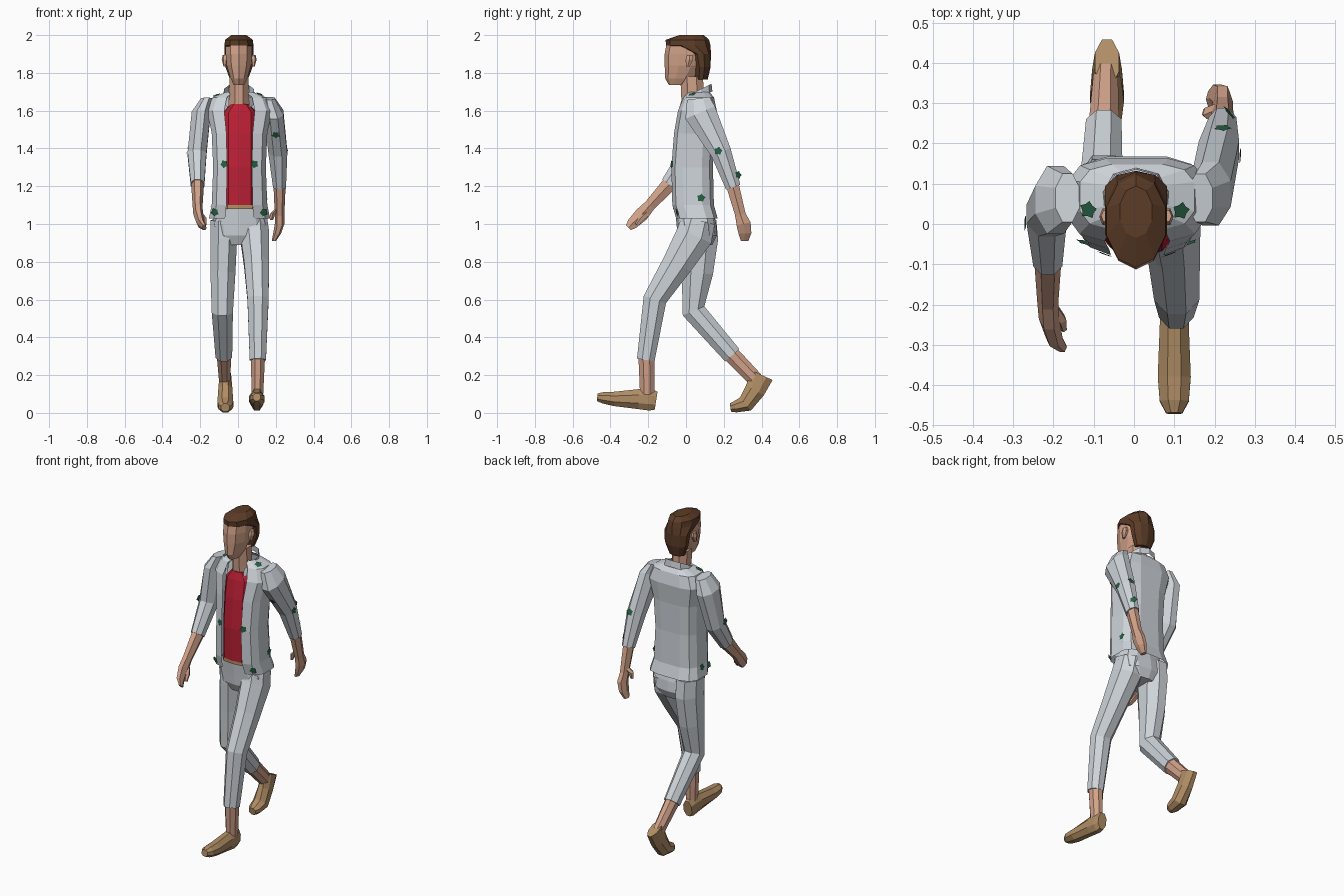
import bpy, bmesh, math
from mathutils import Vector
from mathutils.bvhtree import BVHTree


def material(name, rgb):
    m = bpy.data.materials.new(name)
    m.diffuse_color = (*rgb, 1)
    return m


GREY = material("pale grey cloth", (0.62, 0.66, 0.70))
SKIN = material("skin", (0.64, 0.36, 0.25))
SHOE = material("tan leather", (0.44, 0.27, 0.13))
HAIR = material("brown hair", (0.105, 0.045, 0.02))
RED = material("red shirt", (0.50, 0.014, 0.035))
GREEN = material("green print", (0.02, 0.115, 0.055))


def finish(name, bm, mat):
    bmesh.ops.recalc_face_normals(bm, faces=bm.faces)
    me = bpy.data.meshes.new(name)
    bm.to_mesh(me)
    bm.free()
    me.materials.append(mat)
    ob = bpy.data.objects.new(name, me)
    bpy.context.collection.objects.link(ob)
    return ob


def loft(name, rings, mat, n=8, flat=False, half=True, power=1.0, gap=0, slope=0.0):
    """Skin rings (x, y, z, half width, half depth); gap leaves the front open."""
    if gap:
        g = math.radians(gap)
        angs = [-math.pi / 2 + g + (2 * math.pi - 2 * g) * i / (n - 1) for i in range(n)]
    else:
        angs = [-math.pi / 2 + 2 * math.pi * (i + 0.5 * half) / n for i in range(n)]
    grow = 1 / math.cos(math.pi / n) if half and not gap else 1
    cs = [Vector(r[:3]) for r in rings]
    bm = bmesh.new()
    loops = []
    for i, r in enumerate(rings):
        t = (cs[min(i + 1, len(cs) - 1)] - cs[max(i - 1, 0)]).normalized()
        v = Vector((0, 1, slope)) if flat else t.cross(Vector((1, 0, 0))).normalized()
        row = []
        for a in angs:
            c, s = (math.copysign(abs(q) ** power, q) * grow for q in (math.cos(a), math.sin(a)))
            row.append(bm.verts.new(cs[i] + Vector((r[3] * c, 0, 0)) + v * (r[4] * s)))
        loops.append(row)
    for lo, hi in zip(loops, loops[1:]):
        for i in range(n - 1 if gap else n):
            j = (i + 1) % n
            bm.faces.new((lo[i], lo[j], hi[j], hi[i]))
    if not gap:
        bm.faces.new(loops[0])
        bm.faces.new(loops[-1])
    return finish(name, bm, mat)


# Head: face, hair, ears, neck
loft("head", [(.005, -.045, 1.735, .028, .045), (.005, -.03, 1.77, .046, .08),
              (.005, -.005, 1.84, .068, .108), (.005, 0, 1.90, .074, .113),
              (.005, .005, 1.955, .074, .108)], SKIN, 10, flat=True, half=False)
loft("hair", [(.005, .08, 1.765, .05, .035), (.005, .085, 1.83, .075, .045),
              (.005, .077, 1.90, .081, .055), (.005, .012, 1.945, .081, .118),
              (.005, .007, 1.975, .077, .115), (.005, .03, 2.0, .042, .065)],
     HAIR, 10, flat=True, half=False)
for side, x in (("left", -.07), ("right", .082)):
    loft(side + "_ear", [(x, .01, 1.835, .006, .01), (x, .018, 1.87, .014, .02),
                         (x, .02, 1.895, .01, .014)], SKIN, 6, flat=True)
loft("neck", [(.005, .05, 1.58, .06, .07), (.005, .035, 1.67, .05, .06),
              (.005, .03, 1.78, .05, .06)], SKIN, 8, flat=True)

# Torso rows: height, half width, front y, back y
TORSO = [(1.03, .165, -.055, .17), (1.10, .15, -.075, .15), (1.30, .142, -.08, .145),
         (1.48, .15, -.066, .152), (1.60, .175, -.045, .165), (1.67, .145, -.015, .15),
         (1.70, .07, .015, .125)]
jacket = loft("jacket", [(.008, (f + b) / 2, z, w, (b - f) / 2) for z, w, f, b in TORSO],
              GREY, 12, flat=True, power=.6, gap=16)
loft("collar", [(.005, .045, 1.655, .088, .095), (.005, .05, 1.70, .082, .085)],
     GREY, 9, flat=True, power=.85, gap=35, slope=.5)
loft("shirt", [(.01, .03, 1.10, .09, .102), (.01, .03, 1.30, .09, .107),
               (.01, .04, 1.48, .09, .103), (.01, .05, 1.59, .09, .094),
               (.01, .05, 1.635, .05, .08)], RED, 12, flat=True, half=False, power=.6)
loft("belt", [(.01, .035, 1.08, .10, .105), (.01, .035, 1.102, .10, .105)],
     SHOE, 12, flat=True, half=False, power=.6)
loft("trouser_seat", [(.01, .04, 1.085, .12, .10), (.01, .055, 1.0, .15, .105),
                      (.01, .06, .94, .14, .105), (.01, .06, .89, .09, .08)],
     GREY, 12, flat=True, half=False, power=.75)

# Right arm swings back, left arm swings forward
sleeves = [
    loft("right_sleeve", [(.165, .065, 1.665, .03, .06), (.19, .075, 1.59, .05, .085),
                          (.211, .185, 1.38, .05, .055), (.22, .25, 1.195, .034, .04)], GREY),
    loft("left_sleeve", [(-.165, .065, 1.665, .03, .06), (-.195, .06, 1.59, .05, .085),
                         (-.217, .025, 1.37, .05, .06), (-.214, -.09, 1.21, .036, .045)], GREY)]
loft("right_forearm", [(.22, .245, 1.21, .028, .034), (.22, .288, 1.05, .022, .028),
                       (.22, .305, 1.0, .022, .038), (.207, .312, .95, .018, .034),
                       (.19, .31, .91, .01, .02)], SKIN, 6)
loft("right_thumb", [(.21, .285, 1.08, .012, .014), (.185, .275, 1.055, .012, .014),
                     (.177, .275, 1.02, .007, .009)], SKIN, 5)
loft("left_forearm", [(-.214, -.08, 1.22, .03, .04), (-.214, -.19, 1.10, .023, .03),
                      (-.211, -.235, 1.05, .022, .037), (-.198, -.283, 1.003, .018, .03),
                      (-.178, -.305, .98, .01, .018)], SKIN, 6)
loft("left_thumb", [(-.205, -.2, 1.06, .012, .014), (-.182, -.235, 1.03, .012, .014),
                    (-.175, -.26, .995, .007, .009)], SKIN, 5)

# Right leg strides forward
loft("right_trouser", [(.085, .065, 1.02, .07, .09), (.088, .045, .94, .077, .098),
                       (.098, -.045, .79, .066, .08), (.106, -.165, .60, .056, .062),
                       (.105, -.213, .28, .043, .047)], GREY)
loft("right_shin", [(.105, -.21, .30, .038, .042), (.103, -.205, .09, .03, .038)], SKIN)
loft("right_shoe", [(.1, -.158, .065, .028, .048), (.1, -.19, .07, .035, .058),
                    (.1, -.25, .073, .036, .053), (.1, -.38, .074, .041, .038),
                    (.1, -.44, .08, .036, .03), (.1, -.47, .083, .02, .02)], SHOE)

# Left leg pushes off behind
loft("left_trouser", [(-.075, .065, 1.02, .07, .095), (-.075, .07, .92, .07, .1),
                      (-.08, .06, .74, .066, .083), (-.083, .04, .54, .056, .062),
                      (-.075, .245, .305, .044, .05)], GREY)
loft("left_shin", [(-.075, .23, .32, .038, .044), (-.07, .37, .175, .03, .04)], SKIN)
loft("left_shoe", [(-.067, .402, .2, .03, .062), (-.067, .365, .12, .037, .054),
                   (-.067, .315, .047, .042, .045), (-.067, .26, .032, .036, .03),
                   (-.067, .235, .028, .022, .022)], SHOE)

# Leaf prints: thin patches laid on the nearest cloth face
verts, polys = [], []
for ob in [jacket] + sleeves:
    base = len(verts)
    verts += [v.co.copy() for v in ob.data.vertices]
    polys += [[base + i for i in p.vertices] for p in ob.data.polygons]
tree = BVHTree.FromPolygons(verts, polys)
bm = bmesh.new()
for spot in [(-.09, -.12, 1.32), (.105, -.12, 1.32), (-.14, -.1, 1.05), (.155, -.1, 1.05),
             (.14, .02, 1.75), (-.14, .03, 1.75), (-.3, 0, 1.39), (.3, .17, 1.39),
             (.2, .02, 1.45), (.2, .08, 1.14), (.24, .35, 1.28), (.22, .3, 1.42),
             (-.2, .05, 1.1)]:
    p = Vector(spot)
    hit, normal, _, _ = tree.find_nearest(p)
    if normal.dot(p - hit) < 0:
        normal = -normal
    u = normal.orthogonal().normalized()
    w = normal.cross(u)
    bm.faces.new([bm.verts.new(hit + normal * .004 + (u * math.cos(k * math.pi / 5)
                  + w * math.sin(k * math.pi / 5)) * (.023 if k % 2 else .016))
                  for k in range(10)])
finish("leaf_prints", bm, GREEN)
